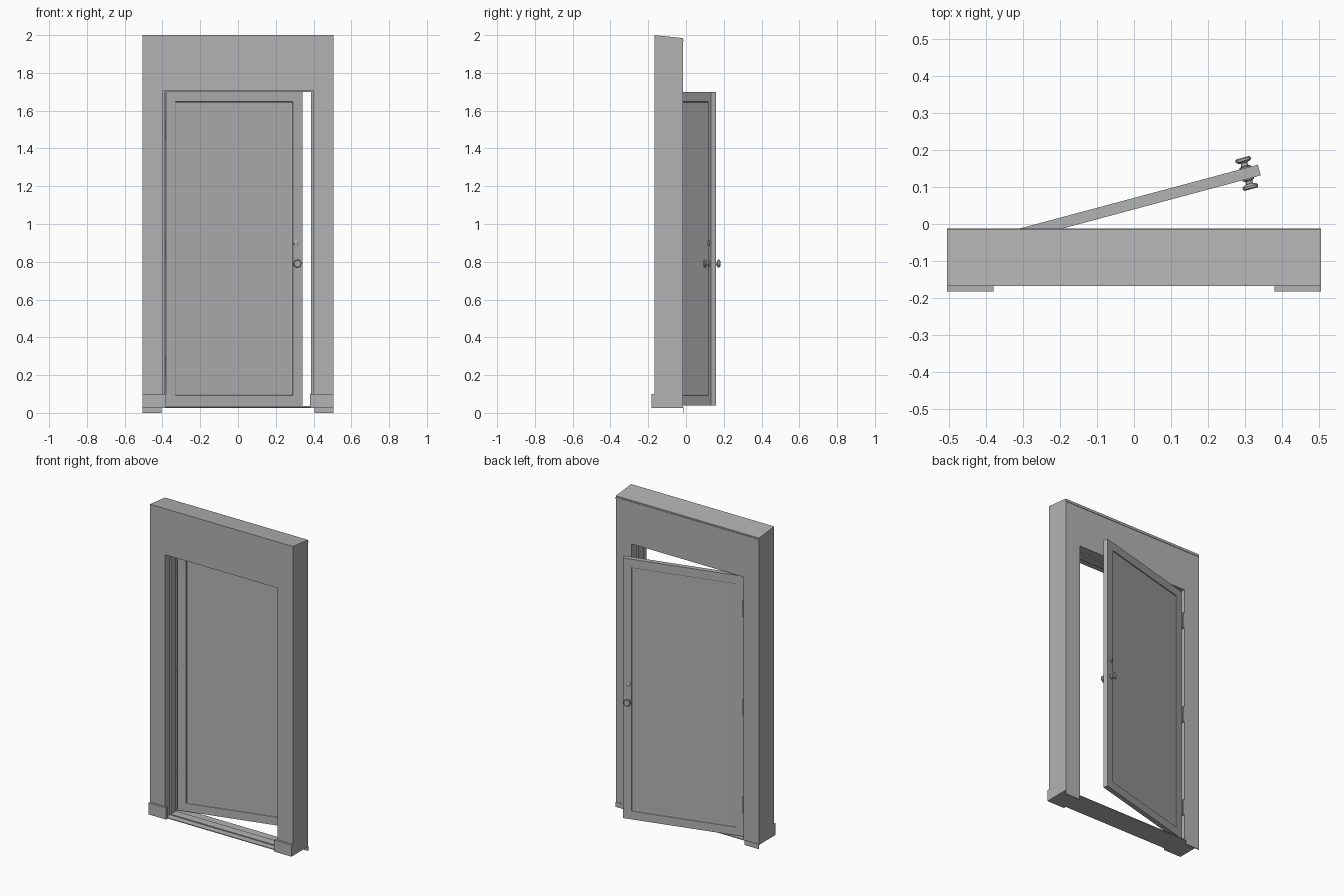
import bpy, bmesh, math
from mathutils import Matrix, Vector

cube = bpy.data.objects.get("Cube")
if cube:
    bpy.data.objects.remove(cube, do_unlink=True)

# Single plain grey
grey = bpy.data.materials.new("plain_grey")
grey.use_nodes = True
colour = (0.45, 0.45, 0.45, 1)
grey.diffuse_color = colour
grey.node_tree.nodes["Principled BSDF"].inputs["Base Color"].default_value = colour


def finish(name, bm, matrix=None):
    bmesh.ops.recalc_face_normals(bm, faces=bm.faces)
    mesh = bpy.data.meshes.new(name)
    bm.to_mesh(mesh)
    bm.free()
    mesh.materials.append(grey)
    ob = bpy.data.objects.new(name, mesh)
    bpy.context.scene.collection.objects.link(ob)
    if matrix:
        ob.matrix_world = matrix
    return ob


def box_mesh(x, y, z):
    bm = bmesh.new()
    bmesh.ops.create_cube(bm, size=1)
    for v in bm.verts:
        v.co = [r[0] if c < 0 else r[1] for c, r in zip(v.co, (x, y, z))]
    return bm


def box(name, x, y, z, matrix=None):
    return finish(name, box_mesh(x, y, z), matrix)


def arch(name, outer, outer_top, inner, inner_top, y, bottom, drop=0):
    """Upside-down U profile extruded in y; drop lowers the rear of the top."""
    half = [(outer, bottom), (outer, outer_top), (inner, inner_top), (inner, bottom)]
    points = [half[0], half[1], (-outer, outer_top), (-outer, bottom),
              (-inner, bottom), (-inner, inner_top), half[2], half[3]]
    bm = bmesh.new()
    face = bm.faces.new([bm.verts.new((px, y[0], pz)) for px, pz in points])
    new = bmesh.ops.extrude_face_region(bm, geom=[face])["geom"]
    for v in new:
        if isinstance(v, bmesh.types.BMVert):
            v.co.y = y[1]
            if v.co.z > outer_top - 0.001:
                v.co.z -= drop
    return finish(name, bm)


def lathe(name, profile, matrix, sides=16):
    """Spin (radius, height) pairs round local z."""
    bm = bmesh.new()
    rings = [[bm.verts.new((r * math.cos(math.tau * i / sides),
                            r * math.sin(math.tau * i / sides), h))
              for i in range(sides)] for r, h in profile]
    for a, b in zip(rings, rings[1:]):
        for i in range(sides):
            j = (i + 1) % sides
            bm.faces.new((a[i], a[j], b[j], b[i]))
    bm.faces.new(rings[0])
    bm.faces.new(rings[-1])
    return finish(name, bm, matrix)


FRONT, BACK, BASE = -0.168, -0.015, 0.026
OUT, IN, HEAD = 0.505, 0.396, 1.706

# Wall surround with sloped top, and the door stop lining its opening
arch("surround", OUT, 2.0, IN, HEAD, (FRONT, BACK), BASE, drop=0.016)
arch("door_stop", IN, HEAD, 0.387, 1.698, (-0.125, -0.072), BASE)
box("top_back_lip", (-OUT, OUT), (BACK - 0.002, BACK + 0.003), (1.966, 1.976))

# Threshold
box("threshold", (-IN, IN), (FRONT + 0.003, BACK), (BASE, 0.031))
box("threshold_ridge", (-IN, IN), (-0.125, -0.072), (0.031, 0.037))

# Plinth blocks and rear foot plates on both sides
for side, s in (("left", 1), ("right", -1)):
    box(side + "_plinth", sorted((s * 0.38, s * OUT)), (-0.182, FRONT + 0.003), (BASE, 0.1))
    box(side + "_foot_plate", sorted((s * 0.405, s * OUT)), (BACK - 0.002, BACK + 0.003), (0, 0.03))

# Door leaf, swung open, with a recessed panel on each face
swing = Matrix.Translation((-0.39, -0.034, 0)) @ Matrix.Rotation(math.radians(15), 4, "Z")
THICK = 0.03
bm = box_mesh((0, 0.75), (-THICK, 0), (0.04, 1.70))
bm.normal_update()
for f in [f for f in bm.faces if abs(f.normal.y) > 0.9]:
    bmesh.ops.inset_region(bm, faces=[f], thickness=0.074)
    bmesh.ops.inset_region(bm, faces=[f], thickness=0.003, depth=-0.005)
    bmesh.ops.inset_region(bm, faces=[f], thickness=0.006, depth=-0.002)
finish("door", bm, swing)

# Knobs and locks on both faces
knob = [(0.016, 0), (0.016, 0.003), (0.010, 0.006), (0.009, 0.014),
        (0.018, 0.017), (0.021, 0.020), (0.021, 0.026), (0.018, 0.029)]
lock = [(0.015, 0), (0.015, 0.003), (0.011, 0.005)]
for side, y, turn in (("front", -THICK, 90), ("back", 0, -90)):
    for part, profile, z in (("knob", knob, 0.79), ("lock", lock, 0.90)):
        place = swing @ Matrix.Translation((0.715, y, z)) @ Matrix.Rotation(math.radians(turn), 4, "X")
        ob = lathe(side + "_" + part, profile, place)
        bpy.context.view_layer.objects.active = ob
        ob.select_set(True)
        bpy.ops.object.shade_smooth_by_angle(angle=math.radians(30))
        ob.select_set(False)
    outward = -1 if y else 1
    box(side + "_key_slot", (0.713, 0.717), sorted((y, y + outward * 0.007)), (0.893, 0.907), swing)

# Three hinges: pin, jamb leaf and door leaf
for name, z in (("lower", 0.245), ("middle", 0.87), ("upper", 1.50)):
    span = (z - 0.05, z + 0.05)
    lathe(name + "_hinge_pin", [(0.007, span[0]), (0.007, span[1])],
          Matrix.Translation((-0.391, -0.021, 0)), sides=10)
    box(name + "_jamb_leaf", (-IN, -0.393), (-0.065, BACK), span)
    box(name + "_door_leaf", (-0.003, 0.001), (-THICK + 0.004, 0.004), span, swing)
